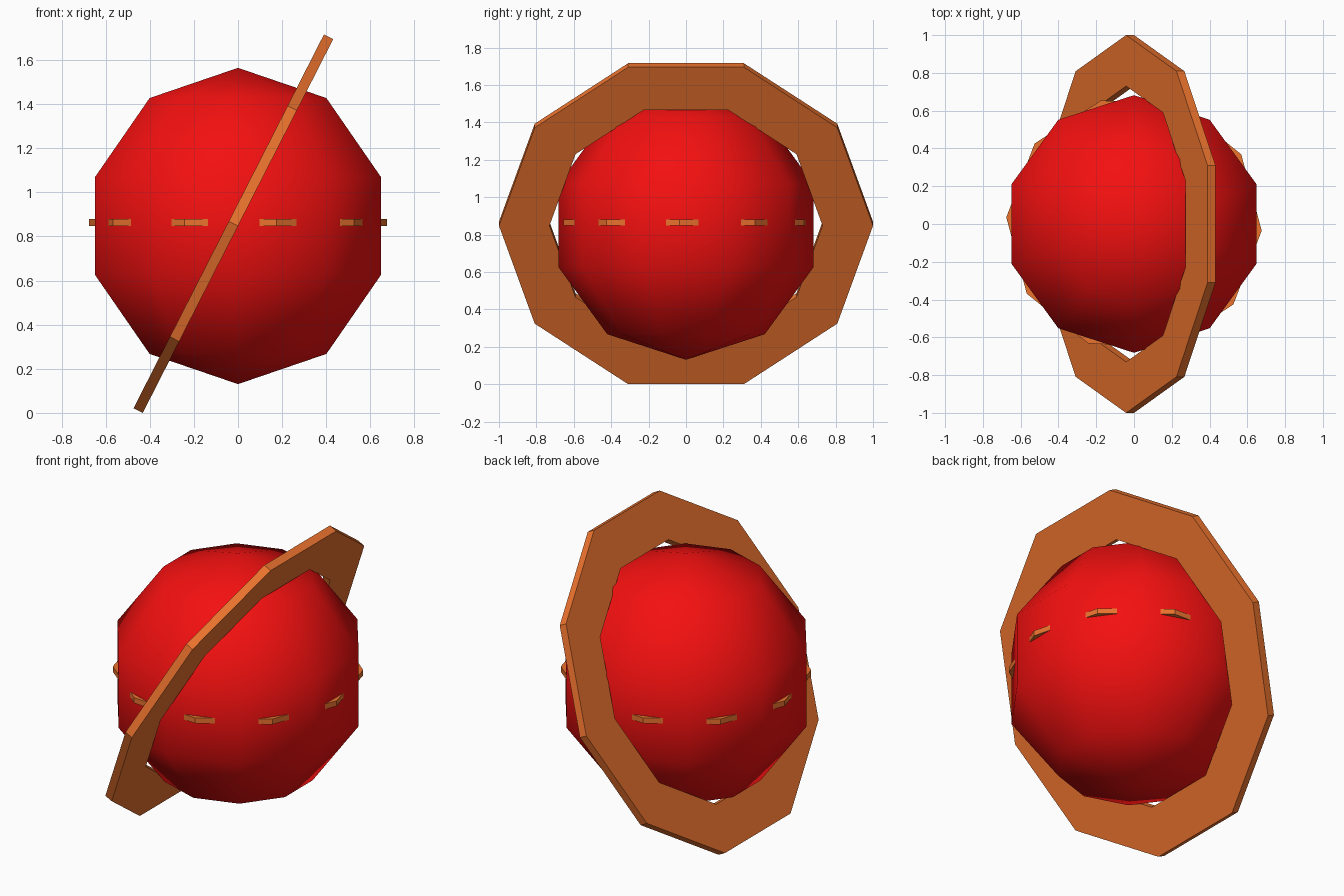
import bpy, bmesh, math

if "Cube" in bpy.data.objects:
    bpy.data.objects.remove(bpy.data.objects["Cube"])

CENTRE = (0, 0, 0.8475)


def material(name, rgb):
    m = bpy.data.materials.new(name)
    m.diffuse_color = (*rgb, 1)
    m.use_nodes = True
    m.node_tree.nodes["Principled BSDF"].inputs["Base Color"].default_value = m.diffuse_color
    return m


def add_object(name, bm, mat):
    bmesh.ops.recalc_face_normals(bm, faces=bm.faces)
    me = bpy.data.meshes.new(name)
    bm.to_mesh(me)
    bm.free()
    me.materials.append(mat)
    ob = bpy.data.objects.new(name, me)
    bpy.context.collection.objects.link(ob)
    ob.location = CENTRE
    return ob


def flat_ring(name, scale, tilt, spin, mat, outer=1.0, inner=0.73, thick=0.047, sides=10):
    """Ten-sided washer with its lower face through the sphere centre."""
    bm = bmesh.new()
    loops = []
    for r, z in ((inner, 0), (outer, 0), (outer, thick), (inner, thick)):
        loop = []
        for i in range(sides):
            a = math.pi / 2 + math.tau * i / sides
            loop.append(bm.verts.new((r * math.cos(a), r * math.sin(a), z)))
        loops.append(loop)
    for k in range(4):
        a, b = loops[k], loops[(k + 1) % 4]
        for i in range(sides):
            j = (i + 1) % sides
            bm.faces.new((a[i], a[j], b[j], b[i]))
    ob = add_object(name, bm, mat)
    ob.scale = (scale,) * 3
    ob.rotation_euler = (0, math.radians(tilt), math.radians(spin))
    return ob


red = material("red", (0.9, 0.005, 0.005))
orange = material("orange", (0.83, 0.17, 0.027))

# Planet: low-poly smooth sphere with a corner column on the y axis
bm = bmesh.new()
bmesh.ops.create_uvsphere(bm, u_segments=10, v_segments=5, radius=0.717)
first = max(bm.verts, key=lambda v: (round(math.hypot(v.co.x, v.co.y), 4), v.co.y))
turn = math.pi / 2 - math.atan2(first.co.y, first.co.x)
for v in bm.verts:
    x, y = v.co.x, v.co.y
    v.co.x = x * math.cos(turn) - y * math.sin(turn)
    v.co.y = x * math.sin(turn) + y * math.cos(turn)
for f in bm.faces:
    f.smooth = True
add_object("planet", bm, red)

# Large tilted ring, and a small level ring whose corners poke out at the equator
flat_ring("tilted_ring", 1.0, -63, 0, orange)
flat_ring("equator_ring", 0.677, 0, 15, orange)
